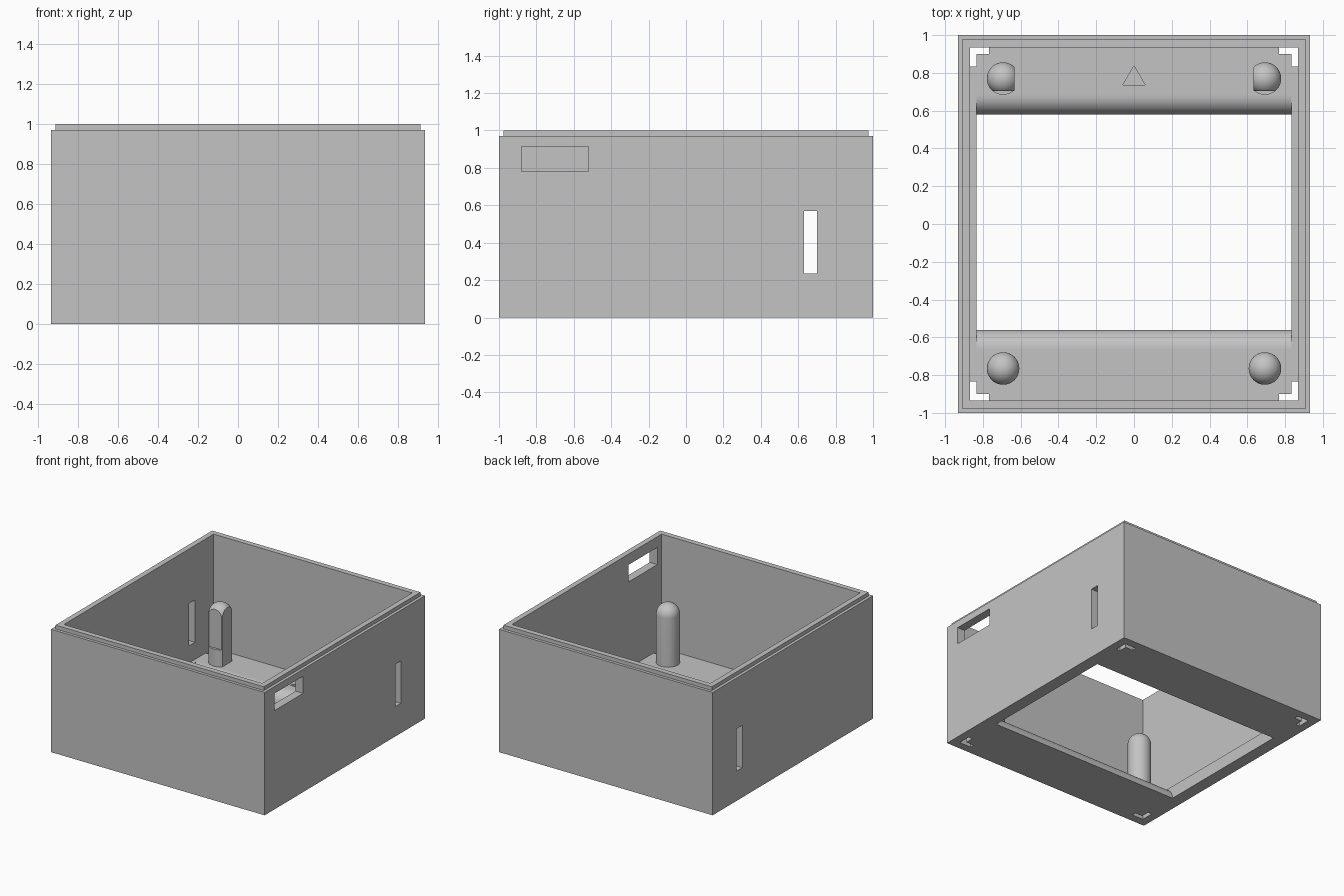
import bpy, bmesh, math
from mathutils import Matrix, Vector

if "Cube" in bpy.data.objects:
    bpy.data.objects.remove(bpy.data.objects["Cube"], do_unlink=True)

grey = bpy.data.materials.new("plain grey")
grey.use_nodes = True
COLOR = (0.55, 0.55, 0.55, 1)
grey.diffuse_color = COLOR
grey.node_tree.nodes["Principled BSDF"].inputs["Base Color"].default_value = COLOR

HX, HY = 0.933, 1.0        # outer half sizes
WALL, STEP = 0.066, 0.033  # wall thickness, rim step
IX, IY = HX - WALL, HY - WALL
FLOOR, SHOULDER = 0.1, 0.97
OPEN_X = 0.835


def to_object(name, bm):
    bmesh.ops.recalc_face_normals(bm, faces=bm.faces)
    mesh = bpy.data.meshes.new(name)
    bm.to_mesh(mesh)
    bm.free()
    mesh.materials.append(grey)
    obj = bpy.data.objects.new(name, mesh)
    bpy.context.collection.objects.link(obj)
    return obj


def box_bm(lo, hi):
    lo, hi = Vector(lo), Vector(hi)
    bm = bmesh.new()
    bmesh.ops.create_cube(bm, size=1, matrix=Matrix.Translation((lo + hi) / 2)
                          @ Matrix.Diagonal((*(hi - lo), 1)))
    return bm


def box(lo, hi):
    return to_object("cutter", box_bm(lo, hi))


def prism(points, direction):
    """Extrude a closed outline of 3D points."""
    bm = bmesh.new()
    face = bm.faces.new([bm.verts.new(p) for p in points])
    ext = bmesh.ops.extrude_face_region(bm, geom=[face])["geom"]
    moved = [v for v in ext if isinstance(v, bmesh.types.BMVert)]
    bmesh.ops.translate(bm, vec=direction, verts=moved)
    return to_object("cutter", bm)


def cut(obj, cutters):
    """Subtract every cutter, bake the result and drop the cutters."""
    for c in cutters:
        c.hide_render = True
        mod = obj.modifiers.new("cut", 'BOOLEAN')
        mod.operation, mod.solver, mod.object = 'DIFFERENCE', 'EXACT', c
    graph = bpy.context.evaluated_depsgraph_get()
    baked = bpy.data.meshes.new_from_object(obj.evaluated_get(graph))
    obj.modifiers.clear()
    obj.data = baked
    for c in cutters:
        bpy.data.objects.remove(c, do_unlink=True)


def smooth(obj):
    bpy.ops.object.select_all(action='DESELECT')
    obj.select_set(True)
    bpy.context.view_layer.objects.active = obj
    bpy.ops.object.shade_smooth_by_angle(angle=math.radians(30))


# Enclosure: block with a stepped rim on top
bm = box_bm((-HX, -HY, 0), (HX, HY, SHOULDER))
bm.normal_update()
top = [f for f in bm.faces if f.normal.z > 0.9]
bmesh.ops.inset_region(bm, faces=top, thickness=STEP)
ext = bmesh.ops.extrude_face_region(bm, geom=top)["geom"]
bmesh.ops.delete(bm, geom=top, context='FACES_ONLY')
bmesh.ops.translate(bm, vec=(0, 0, 1 - SHOULDER),
                    verts=[v for v in ext if isinstance(v, bmesh.types.BMVert)])
enclosure = to_object("enclosure", bm)

# Cavity, then the floor opening with rounded front and back edges
cuts = [box((-IX, -IY, FLOOR), (IX, IY, 1.2))]
FRONT, BACK, N = -0.56, 0.58, 12
arc = [(FLOOR * (1 - math.cos(a)), FLOOR * math.sin(a))
       for a in (math.pi / 2 * i / N for i in range(N + 1))]
outline = [(FRONT, -0.1)] + [(FRONT - d, z) for d, z in arc] + [(FRONT - FLOOR, 0.2)]
outline += [(BACK + FLOOR, 0.2)] + [(BACK + d, z) for d, z in reversed(arc)] + [(BACK, -0.1)]
cuts.append(prism([(-OPEN_X, y, z) for y, z in outline], (2 * OPEN_X, 0, 0)))

# L-shaped corner holes through the floor
for sx in (-1, 1):
    for sy in (-1, 1):
        ell = [(IX, IY), (0.767, IY), (0.767, 0.9), (0.834, 0.9), (0.834, 0.834), (IX, 0.834)]
        cuts.append(prism([(sx * x, sy * y, -0.1) for x, y in ell], (0, 0, 0.3)))

# Port in the left wall, slots in both side walls, arrow mark in the floor
cuts.append(box((0.8, -0.88, 0.78), (1, -0.52, 0.915)))
SLOT_LO, SLOT_HI = (0.63, 0.235), (0.70, 0.57)
for a, b in ((-1, -0.8), (0.8, 1)):
    cuts.append(box((a, *SLOT_LO), (b, *SLOT_HI)))
cuts.append(prism([(-0.06, 0.735, 0.07), (0.06, 0.735, 0.07), (0, 0.837, 0.07)], (0, 0, 0.1)))
cut(enclosure, cuts)
smooth(enclosure)

# Round-topped posts; the back pair is flattened inside and notched by the slots
R, POST_X, POST_TOP = 0.086, 0.693, 0.57


def post(name, x, y):
    bm = bmesh.new()
    profile = [(0, FLOOR - 0.02), (R, FLOOR - 0.02)]
    for i in range(11):
        a = math.pi / 2 * i / 10
        profile.append((R * math.cos(a), POST_TOP - R + R * math.sin(a)))
    profile[-1] = (0, POST_TOP)
    verts = [bm.verts.new((r, 0, z)) for r, z in profile]
    edges = [bm.edges.new(p) for p in zip(verts, verts[1:])]
    bmesh.ops.spin(bm, geom=verts + edges, axis=(0, 0, 1), cent=(0, 0, 0),
                   angle=2 * math.pi, steps=40)
    bmesh.ops.remove_doubles(bm, verts=bm.verts, dist=0.0005)
    bmesh.ops.translate(bm, vec=(x, y, 0), verts=bm.verts)
    return to_object(name, bm)


for side, s in (("left", 1), ("right", -1)):
    smooth(post("front_post_" + side, s * POST_X, -0.765))
    back = post("back_post_" + side, s * POST_X, 0.77)
    xs = sorted((s * 0.5, s * 0.633))
    cut(back, [box((xs[0], 0.6, 0), (xs[1], 0.95, 0.8)),
               box((s * POST_X - 0.2, 0.6, SLOT_LO[1]), (s * POST_X + 0.2, 0.705, 0.8))])
    smooth(back)
